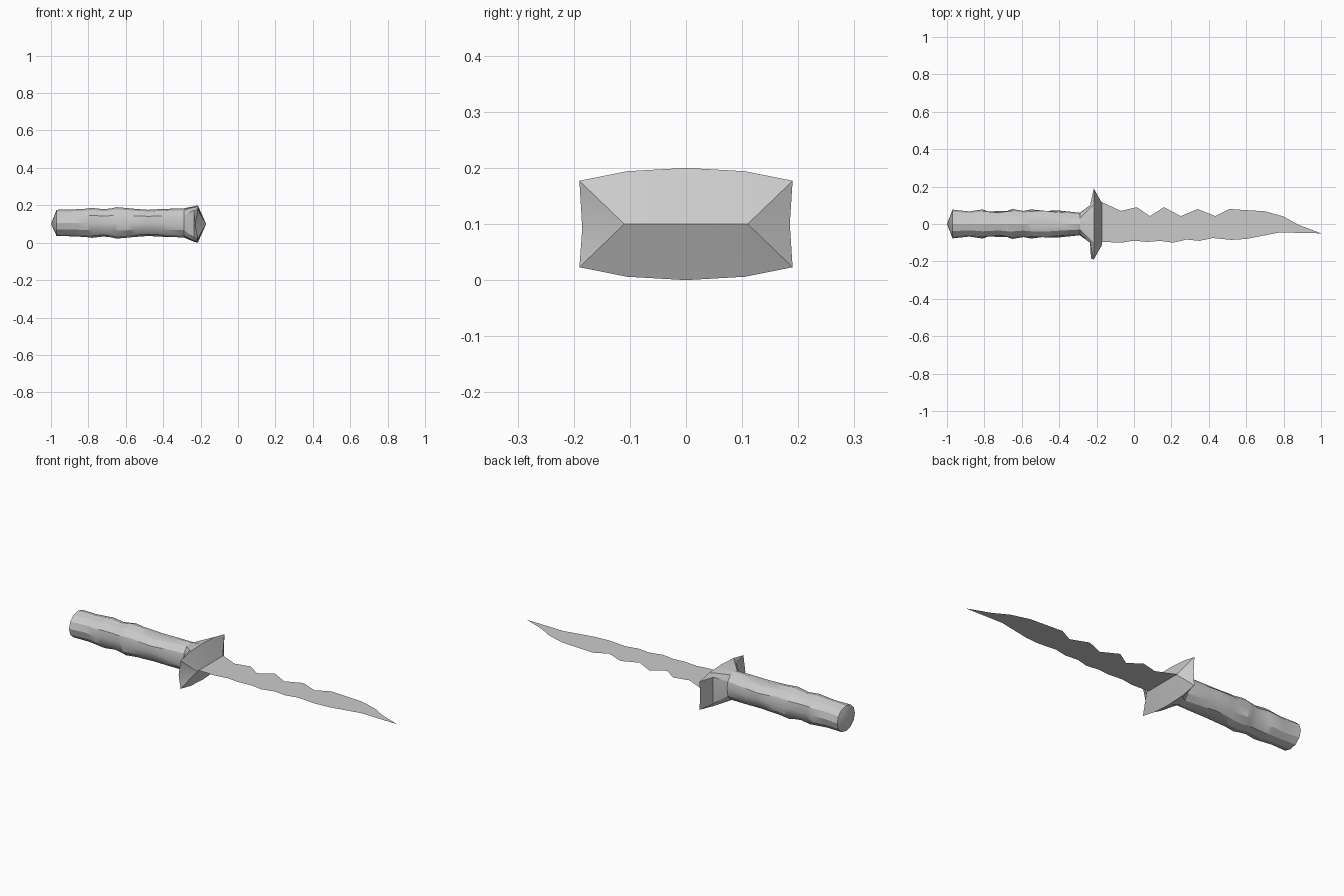
import bpy, bmesh, math

cube = bpy.data.objects.get("Cube")
if cube:
    bpy.data.objects.remove(cube, do_unlink=True)

grey = bpy.data.materials.new("plain_grey")
grey.use_nodes = True
GREY = (0.6, 0.6, 0.6, 1)
grey.diffuse_color = GREY
grey.node_tree.nodes["Principled BSDF"].inputs["Base Color"].default_value = GREY

MID = 0.1     # height of the blade plane
SIDES = 12


def finish(name, bm, smooth=None):
    bmesh.ops.recalc_face_normals(bm, faces=bm.faces)
    mesh = bpy.data.meshes.new(name)
    bm.to_mesh(mesh)
    bm.free()
    mesh.materials.append(grey)
    obj = bpy.data.objects.new(name, mesh)
    bpy.context.collection.objects.link(obj)
    if smooth:
        bpy.ops.object.select_all(action='DESELECT')
        obj.select_set(True)
        bpy.context.view_layer.objects.active = obj
        bpy.ops.object.shade_smooth_by_angle(angle=math.radians(smooth))
    return obj


def loft(bm, rings):
    """Skin a list of closed rings of equal length."""
    loops = [[bm.verts.new(p) for p in ring] for ring in rings]
    for a, b in zip(loops, loops[1:]):
        for i in range(len(a)):
            j = (i + 1) % len(a)
            bm.faces.new((a[i], a[j], b[j], b[i]))
    return loops


def handle_ring(x, ry, rz, dent=0):
    """Round ring; dent presses in the vertices just below each side."""
    ring = []
    for i in range(SIDES):
        a = 2 * math.pi * i / SIDES
        k = 1 - dent if i in (0, 6, 7, 11) else 1
        ring.append((x, ry * k * math.cos(a), MID + 0.006 + rz * math.sin(a)))
    return ring


# Handle: gripped tube with finger bumps and a low pointed pommel
stations = [
    (-0.97, .077, .070, 0), (-0.88, .067, .072, 0), (-0.81, .078, .076, 0),
    (-0.78, .076, .080, .12), (-0.72, .069, .073, 0), (-0.68, .078, .077, .12),
    (-0.65, .080, .084, 0), (-0.59, .070, .079, 0), (-0.55, .078, .075, 0),
    (-0.48, .082, .070, .16), (-0.41, .073, .074, 0), (-0.29, .060, .078, 0),
]
bm = bmesh.new()
loops = loft(bm, [handle_ring(*s) for s in stations])
tip = bm.verts.new((-1, 0, MID))
for i in range(SIDES):
    bm.faces.new((loops[0][i], tip, loops[0][(i + 1) % SIDES]))
finish("handle", bm, 28)

# Guard: flared collar, wide rectangular rim, then a ridge facing the blade
quarter = [(.185, 0), (.19, .077), (.105, .094), (0, .1)]
half = quarter + [(-y, z) for y, z in quarter[2::-1]]
rim = half + [(y, -z) for y, z in half[5:0:-1]]
collar = handle_ring(-0.29, .060, .078)
flare = [(-0.235, max(-.1, min(.1, y * .8)), MID + z * .95) for y, z in rim]
edge = [(-0.215, y, MID + z) for y, z in rim]
ridge = [(-0.17, max(-.11, min(.11, y)), MID) for y, z in rim]
bm = bmesh.new()
loft(bm, [collar, flare, edge, ridge])
bmesh.ops.remove_doubles(bm, verts=bm.verts, dist=0.0005)
# Battered corner on the front end of the guard
for v in bm.verts:
    if v.co.y < -.18 and abs(v.co.z - MID) < .01:
        v.co.z -= .008
        v.co.x -= .015
finish("guard", bm, 25)

# Blade: thin sheet with a serrated back and a wavy cutting edge
back = [(-.18, .12), (-.07, .07), (.015, .09), (.085, .042), (.16, .09),
        (.25, .042), (.34, .08), (.435, .042), (.51, .08), (.7, .068),
        (.8, .04), (.88, -.005), (1, -.05)]
edge = [(.78, -.045), (.6, -.08), (.52, -.085), (.42, -.075), (.35, -.09),
        (.28, -.083), (.21, -.1), (.14, -.09), (.07, -.096), (0, -.089),
        (-.07, -.1), (-.18, -.095)]
bm = bmesh.new()
sheet = bm.faces.new([bm.verts.new((x, y, MID)) for x, y in reversed(back + edge)])
blade = finish("blade", bm)
if blade.data.polygons[0].normal.z < 0:
    blade.data.flip_normals()
